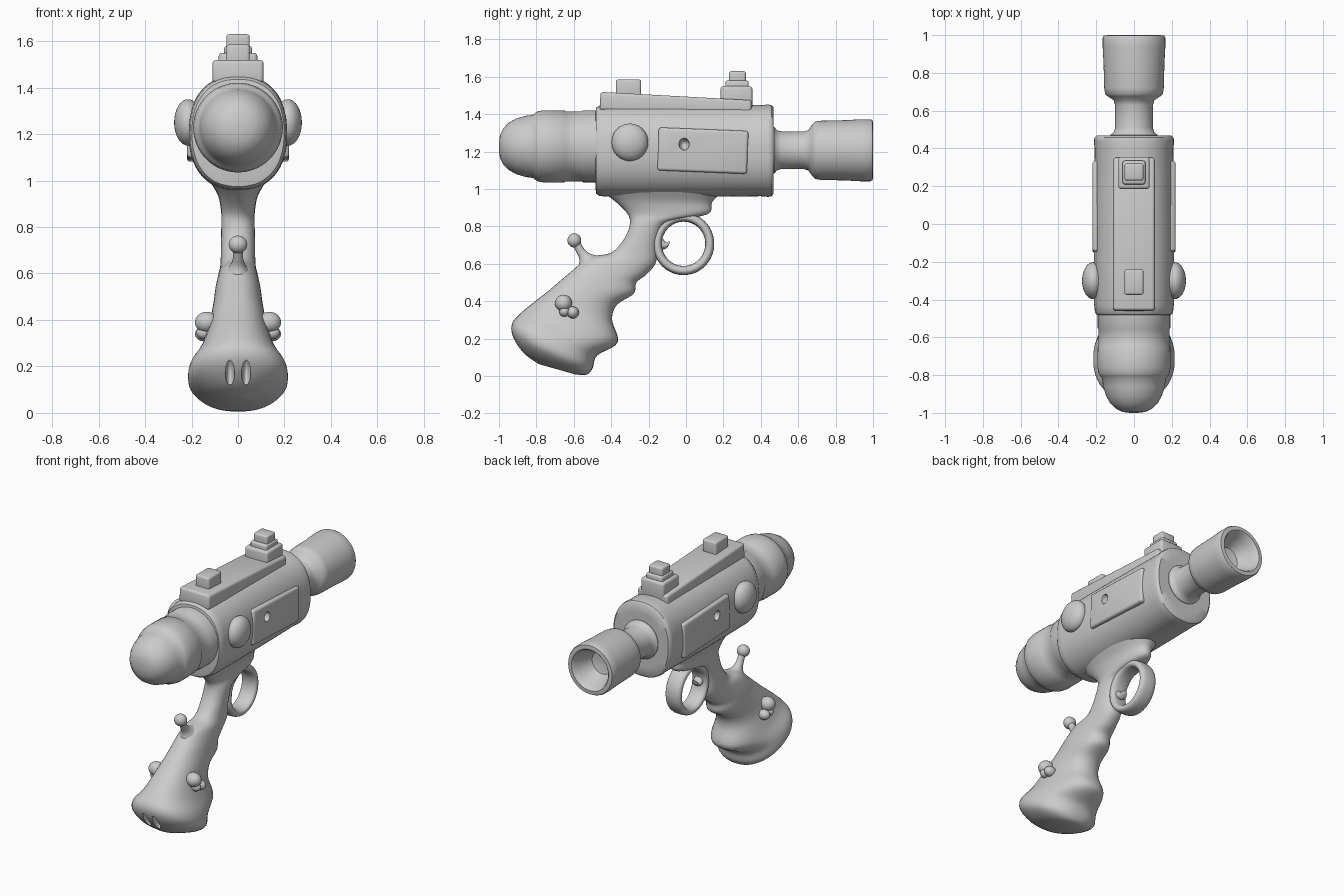
import bpy, bmesh, math
from mathutils import Vector, Matrix

if "Cube" in bpy.data.objects:
    bpy.data.objects.remove(bpy.data.objects["Cube"])


def finish(name, bm):
    bmesh.ops.recalc_face_normals(bm, faces=bm.faces)
    me = bpy.data.meshes.new(name)
    bm.to_mesh(me)
    bm.free()
    ob = bpy.data.objects.new(name, me)
    bpy.context.collection.objects.link(ob)
    return ob


def skin(name, rings):
    """Closed skin through equal-length rings of points."""
    bm = bmesh.new()
    vr = [[bm.verts.new(p) for p in r] for r in rings]
    n = len(vr[0])
    for a, b in zip(vr, vr[1:]):
        for i in range(n):
            j = (i + 1) % n
            bm.faces.new((a[i], a[j], b[j], b[i]))
    bm.faces.new(vr[0])
    bm.faces.new(vr[-1])
    return finish(name, bm)


def oval(t, e=2.0):
    c, s = math.cos(t), math.sin(t)
    return (math.copysign(abs(c) ** (2 / e), c), math.copysign(abs(s) ** (2 / e), s))


def lathe(name, prof, z, sz=1.0, e=2.0, n=64):
    """Profile of (radius, y) swept round a y axis at height z."""
    pts = [oval(2 * math.pi * i / n, e) for i in range(n)]
    return skin(name, [[(r * c, y, z + r * s * sz) for c, s in pts] for r, y in prof])


def box(name, lo, hi, bevel=0.012, tilt=0.0):
    lo, hi = Vector(lo), Vector(hi)
    bm = bmesh.new()
    bmesh.ops.create_cube(bm, size=1)
    bmesh.ops.scale(bm, vec=hi - lo, verts=bm.verts)
    bmesh.ops.bevel(bm, geom=bm.edges[:], offset=bevel, segments=3, profile=0.5, affect='EDGES')
    bmesh.ops.rotate(bm, cent=(0, 0, 0), matrix=Matrix.Rotation(tilt, 3, 'X'), verts=bm.verts)
    bmesh.ops.translate(bm, vec=(lo + hi) / 2, verts=bm.verts)
    return finish(name, bm)


def balls(name, items):
    """Ellipsoids given as (centre, radii), joined in one object."""
    bm = bmesh.new()
    for c, r in items:
        m = Matrix.Translation(c) @ Matrix.Diagonal((*r, 1))
        bmesh.ops.create_uvsphere(bm, u_segments=32, v_segments=16, radius=1, matrix=m)
    return finish(name, bm)


def catmull(keys, steps):
    out = []
    for i in range(len(keys) - 1):
        p = [Vector(keys[max(0, min(len(keys) - 1, i + k))]) for k in (-1, 0, 1, 2)]
        for s in range(steps):
            t = s / steps
            out.append(0.5 * (2 * p[1] + (p[2] - p[0]) * t + (2 * p[0] - 5 * p[1] + 4 * p[2] - p[3]) * t * t
                              + (3 * p[1] - p[0] - 3 * p[2] + p[3]) * t ** 3))
    return out + [Vector(keys[-1])]


def loft(name, keys, steps=5, n=40, e=2.3):
    """Oval sections: back y, back z, front y, front z, half width."""
    rings = []
    for by, bz, fy, fz, w in catmull(keys, steps):
        ring = []
        for i in range(n):
            c, s = oval(2 * math.pi * i / n, e)
            ring.append((w * s, (by + fy) / 2 + c * (fy - by) / 2, (bz + fz) / 2 + c * (fz - bz) / 2))
        rings.append(ring)
    return skin(name, rings)


def cut(ob, cutter):
    m = ob.modifiers.new("cut", 'BOOLEAN')
    m.object = cutter
    m.operation = 'DIFFERENCE'
    m.solver = 'EXACT'
    cutter.hide_render = True
    cutter.hide_set(True)


# Main body, rear housing with dome, barrel with flared muzzle
body = lathe("body", [(0.17, -0.485), (0.198, -0.48), (0.207, -0.465), (0.211, -0.43), (0.213, -0.2),
                      (0.211, 0.2), (0.209, 0.40), (0.212, 0.44), (0.209, 0.458), (0.198, 0.468),
                      (0.15, 0.468)], 1.205, 1.165, 2.3)
lathe("rear_housing", [(0.02, -1.0), (0.06, -0.995), (0.095, -0.978), (0.125, -0.95), (0.148, -0.91),
                       (0.163, -0.86), (0.17, -0.815), (0.18, -0.805), (0.188, -0.79), (0.193, -0.76),
                       (0.192, -0.65), (0.187, -0.643), (0.187, -0.56), (0.192, -0.55), (0.192, -0.45)], 1.228)
lathe("barrel", [(0.125, 0.44), (0.125, 0.472), (0.108, 0.485), (0.1, 0.51), (0.1, 0.63), (0.108, 0.655),
                 (0.138, 0.675), (0.153, 0.69), (0.158, 0.72), (0.161, 0.85), (0.166, 0.94), (0.166, 0.985),
                 (0.16, 0.998), (0.135, 1.0), (0.126, 0.99), (0.115, 0.95), (0.075, 0.87), (0.03, 0.86)], 1.207)

# Sight rail and the two sights
box("top_rail", (-0.11, -0.46, 1.40), (0.11, 0.35, 1.497), 0.015, -0.055)
box("rear_sight", (-0.05, -0.375, 1.48), (0.05, -0.24, 1.585))
box("front_sight_base", (-0.083, 0.185, 1.42), (0.083, 0.355, 1.55), 0.015)
box("front_sight_step", (-0.06, 0.21, 1.5), (0.06, 0.335, 1.58))
box("front_sight_post", (-0.05, 0.23, 1.55), (0.05, 0.32, 1.63))

# Side panels, bosses and pin holes
pin_holes = balls("pin_hole_cutter", [((s * 0.225, -0.01, 1.24), (0.05, 0.028, 0.032)) for s in (-1, 1)])
for side, s in (("left", -1), ("right", 1)):
    xs = sorted((s * 0.15, s * 0.22))
    panel = box(side + "_panel", (xs[0], -0.15, 1.09), (xs[1], 0.33, 1.32), 0.015, -0.04)
    cut(panel, pin_holes)
    balls(side + "_boss", [((s * 0.215, -0.3, 1.25), (0.06, 0.098, 0.1))])
cut(body, pin_holes)

# Grip with finger bumps and swollen butt
grip = loft("grip", [
    (-0.47, 1.00, 0.20, 0.99, 0.12), (-0.38, 0.935, 0.14, 0.93, 0.085), (-0.315, 0.87, 0.115, 0.865, 0.073),
    (-0.30, 0.815, -0.09, 0.82, 0.072), (-0.33, 0.735, -0.15, 0.72, 0.073), (-0.40, 0.66, -0.16, 0.61, 0.076),
    (-0.52, 0.635, -0.21, 0.545, 0.085), (-0.60, 0.57, -0.265, 0.50, 0.097), (-0.66, 0.52, -0.28, 0.44, 0.105),
    (-0.73, 0.46, -0.37, 0.38, 0.115), (-0.80, 0.405, -0.395, 0.30, 0.13), (-0.88, 0.34, -0.365, 0.18, 0.165),
    (-0.93, 0.28, -0.475, 0.11, 0.208), (-0.925, 0.21, -0.50, 0.04, 0.21), (-0.87, 0.125, -0.53, 0.008, 0.15),
    (-0.79, 0.065, -0.59, 0.008, 0.07)])
slots = balls("butt_slot_cutter", [((s * 0.035, -0.90, 0.17), (0.02, 0.05, 0.07)) for s in (-1, 1)])
cut(grip, slots)

# Stud clusters on both sides of the grip
for side, s in (("left", -1), ("right", 1)):
    balls(side + "_studs", [((s * 0.135, -0.655, 0.39), (0.05, 0.045, 0.045)),
                            ((s * 0.145, -0.605, 0.34), (0.04, 0.032, 0.032)),
                            ((s * 0.145, -0.65, 0.345), (0.035, 0.028, 0.028))])

# Hammer spur with ball end
loft("hammer_stem", [(-0.58, 0.56, -0.44, 0.64, 0.06), (-0.57, 0.62, -0.50, 0.65, 0.032),
                     (-0.585, 0.66, -0.54, 0.675, 0.022), (-0.61, 0.71, -0.57, 0.725, 0.022)], e=2.0)
balls("hammer_ball", [((0, -0.597, 0.725), (0.04, 0.037, 0.038))])

# Trigger guard ring and trigger
rings = []
for i in range(65):
    a = 2 * math.pi * i / 64
    ring = []
    for k in range(24):
        c, s = oval(2 * math.pi * k / 24, 2.6)
        r = 0.14 + 0.024 * c
        ring.append((0.055 * s, -0.013 + r * math.cos(a), 0.707 + 1.02 * r * math.sin(a)))
    rings.append(ring)
skin("trigger_guard", rings)
loft("trigger", [(-0.17, 0.66, -0.17, 0.77, 0.035), (-0.135, 0.675, -0.13, 0.74, 0.032),
                 (-0.11, 0.68, -0.105, 0.715, 0.028), (-0.09, 0.70, -0.088, 0.722, 0.02)], e=2.0)

# Smooth shading with sharp edges kept
for ob in bpy.data.objects:
    if not ob.hide_render:
        ob.select_set(True)
        bpy.context.view_layer.objects.active = ob
bpy.ops.object.shade_smooth_by_angle(angle=math.radians(40))
